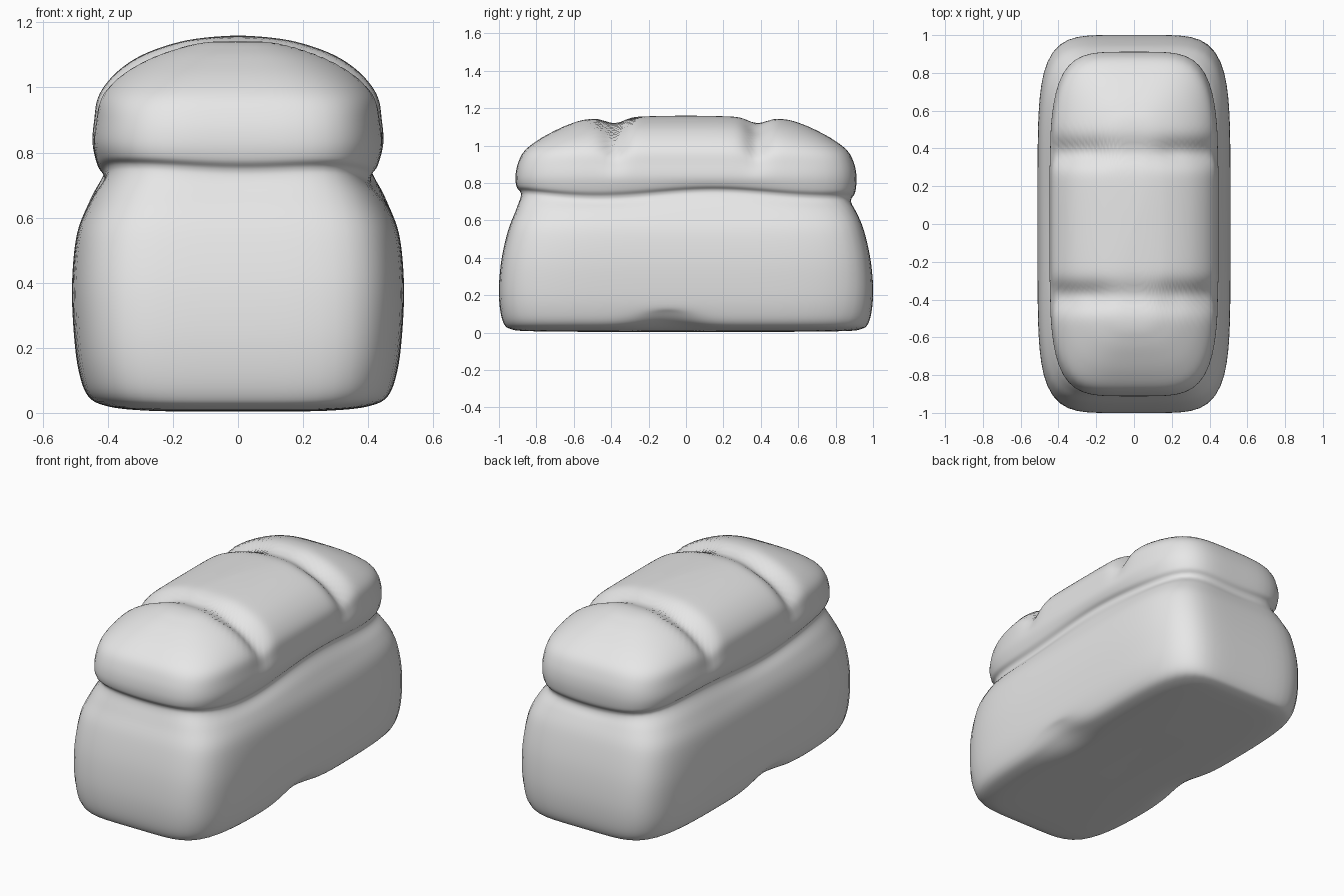
import bpy
import bmesh
from math import cos, sin, pi, exp

SEGMENTS = 128
STEPS = 5

# Loaf profile from the base to the crown: height, half width, half length
PROFILE = [
    (.004, .01, .03), (.004, .16, .5), (.008, .3, .85), (.02, .4, .94),
    (.05, .46, .975), (.13, .49, .995), (.25, .505, 1), (.4, .51, .985),
    (.55, .495, .95), (.65, .455, .91), (.71, .415, .885), (.74, .412, .885),
    (.77, .432, .905), (.83, .447, .912), (.9, .442, .9), (.97, .43, .865),
    (1.03, .39, .79), (1.08, .33, .7), (1.115, .26, .62), (1.14, .18, .53),
    (1.151, .12, .36), (1.157, .06, .18), (1.16, .004, .012),
]


def ramp(value, low, high):
    t = max(0, min(1, (value - low) / (high - low)))
    return t * t * (3 - 2 * t)


def bump(value, centre, width):
    return exp(-((value - centre) / width) ** 2)


def spline(a, b, c, d, t):
    """Smooth curve between b and c."""
    return b + t * (c - a + t * (2 * a - 5 * b + 4 * c - d + t * (3 * (b - c) + d - a)) / 1) / 2


def smooth_rings(keys):
    rings = []
    last = len(keys) - 1
    for i in range(last):
        near = [keys[max(0, min(last, i + k))] for k in (-1, 0, 1, 2)]
        for step in range(STEPS):
            rings.append([spline(*values, step / STEPS) for values in zip(*near)])
    rings.append(list(keys[last]))
    return rings


def shape_point(x, y, z, side):
    """Add the baked creases and the uneven seams to a point of the loaf."""
    # Two cross grooves on the crown, fading down the sides
    groove = bump(abs(y), .38, .065) * ramp(z, .8, 1.06)
    depth = .032 + .02 * ramp(abs(x), .05, .25)
    # Wavy seam between the base and the crown
    wave = .018 * bump(z, .73, .07) * (sin(5 * y + 2 * x) - .4 * cos(9 * x))
    # Lower edge pinched up halfway along each long side
    pinch = .045 * bump(y, -.1, .17) * bump(z, .05, .06) * side
    return x * (1 - .06 * groove), y, z - depth * groove + wave + pinch


def build_loaf():
    bm = bmesh.new()
    loops = []
    for z, half_x, half_y in smooth_rings(PROFILE):
        half_x, half_y = max(half_x, .003), max(half_y, .009)
        # Boxy plan below, rounder towards the crown
        power = 5.5 - ramp(z, .55, .85) - 1.5 * ramp(z, .9, 1.15)
        loop = []
        for i in range(SEGMENTS):
            angle = 2 * pi * i / SEGMENTS
            c, s = cos(angle), sin(angle)
            radius = (abs(c / half_x) ** power + abs(s / half_y) ** power) ** (-1 / power)
            x, y = radius * c, radius * s
            loop.append(bm.verts.new(shape_point(x, y, z, ramp(abs(x), .3, .46))))
        loops.append(loop)
    for low, high in zip(loops, loops[1:]):
        for i in range(SEGMENTS):
            j = (i + 1) % SEGMENTS
            bm.faces.new((low[i], low[j], high[j], high[i]))
    # Close the base and the crown
    bm.faces.new(loops[0][::-1])
    bm.faces.new(loops[-1])
    bmesh.ops.recalc_face_normals(bm, faces=bm.faces)
    mesh = bpy.data.meshes.new("bread_loaf")
    bm.to_mesh(mesh)
    bm.free()
    return mesh


cube = bpy.data.objects.get("Cube")
if cube:
    bpy.data.objects.remove(cube, do_unlink=True)

# Plain grey crust
grey = bpy.data.materials.new("light_grey")
grey.use_nodes = True
colour = (.8, .8, .8, 1)
grey.diffuse_color = colour
for node in grey.node_tree.nodes:
    if node.type == "BSDF_PRINCIPLED":
        node.inputs["Base Color"].default_value = colour

loaf = bpy.data.objects.new("bread_loaf", build_loaf())
bpy.context.collection.objects.link(loaf)
loaf.data.materials.append(grey)
bpy.context.view_layer.objects.active = loaf
loaf.select_set(True)
bpy.ops.object.shade_smooth_by_angle(angle=pi / 4)
